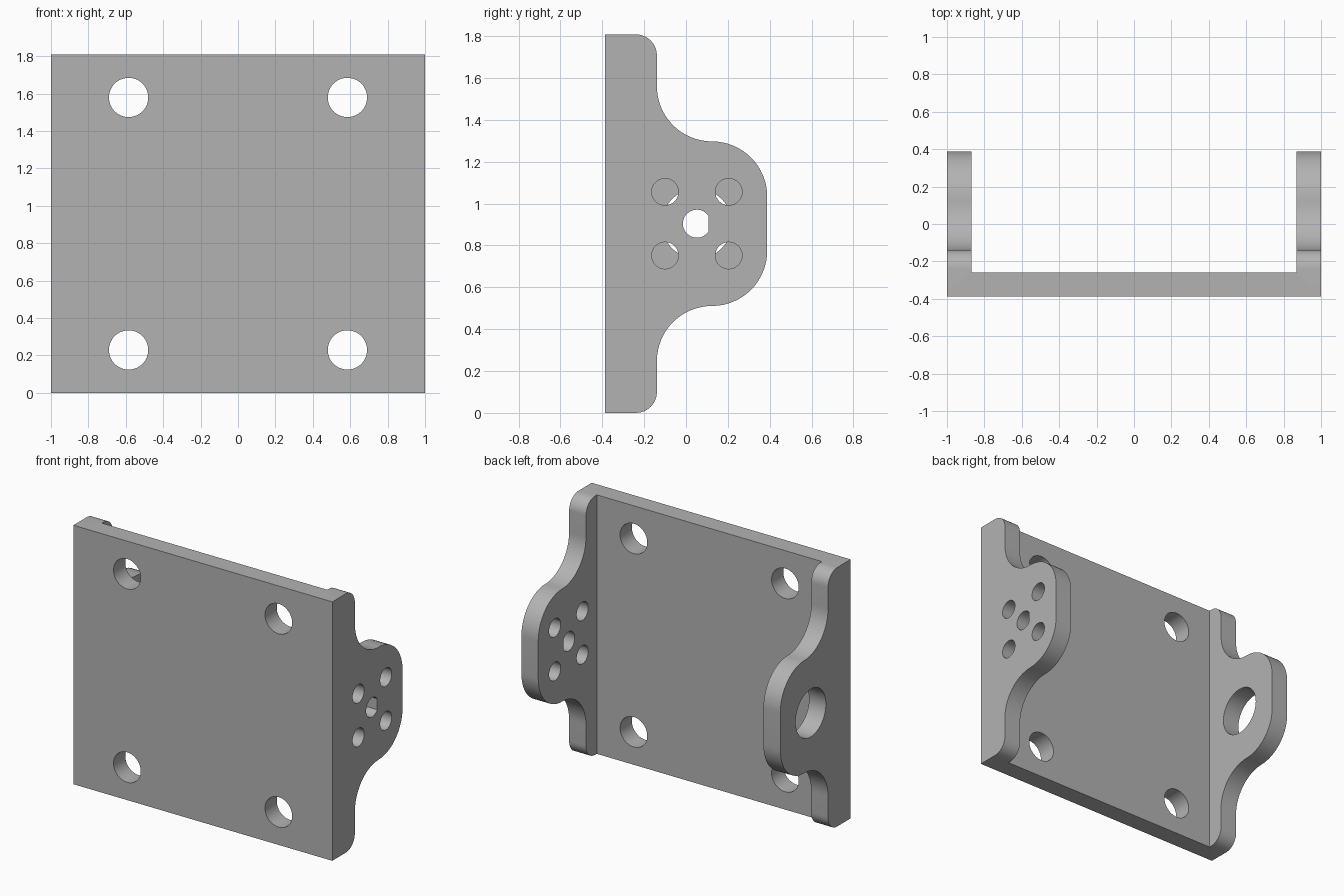
import bpy, bmesh, math
from mathutils import Vector

if "Cube" in bpy.data.objects:
    bpy.data.objects.remove(bpy.data.objects["Cube"])

H = 1.808            # overall height
MID = H / 2
FRONT, BACK = -0.388, 0.388
T = 0.13             # sheet thickness
EDGE = -0.139        # rear edge of the narrow flange
R = (BACK - EDGE) / 2
CY = 0.052           # centre of the bearing holes

steel = bpy.data.materials.new("grey metal")
steel.diffuse_color = (0.45, 0.45, 0.45, 1)
steel.use_nodes = True
steel.node_tree.nodes["Principled BSDF"].inputs["Base Color"].default_value = steel.diffuse_color


def prism(name, points, offset):
    """Extrude a closed 3D outline by an offset vector."""
    bm = bmesh.new()
    face = bm.faces.new([bm.verts.new(p) for p in points])
    res = bmesh.ops.extrude_face_region(bm, geom=[face])
    verts = [g for g in res["geom"] if isinstance(g, bmesh.types.BMVert)]
    bmesh.ops.translate(bm, verts=verts, vec=Vector(offset))
    bmesh.ops.recalc_face_normals(bm, faces=bm.faces)
    mesh = bpy.data.meshes.new(name)
    bm.to_mesh(mesh)
    bm.free()
    mesh.materials.append(steel)
    obj = bpy.data.objects.new(name, mesh)
    bpy.context.collection.objects.link(obj)
    return obj


def arc(cy, cz, r, a0, a1, n=16):
    return [(cy + r * math.cos(math.radians(a0 + (a1 - a0) * i / n)),
             cz + r * math.sin(math.radians(a0 + (a1 - a0) * i / n)))
            for i in range(n + 1)]


def circle(cx, cz, r, n=48):
    return arc(cx, cz, r, 0, 360, n)[:-1]


def combine(target, other, operation):
    """Apply a boolean and discard the helper."""
    mod = target.modifiers.new("boolean", 'BOOLEAN')
    mod.object, mod.operation, mod.solver = other, operation, 'EXACT'
    bpy.context.view_layer.objects.active = target
    bpy.ops.object.modifier_apply(modifier=mod.name)
    bpy.data.objects.remove(other, do_unlink=True)


def side_plate(name, x, holes):
    """Curved ear profile, mirrored about mid height, with its holes."""
    rc = 0.1
    upper = (arc(BACK - R, MID + 0.393 - R, R, 0, 90)
             + arc(EDGE + R, MID + 0.393 + R, R, 270, 180)[1:]
             + arc(EDGE - rc, H - rc, rc, 0, 90, 10)
             + [(FRONT, H)])
    outline = upper + [(y, H - z) for y, z in reversed(upper)]
    plate = prism(name, [(x, y, z) for y, z in outline], (T, 0, 0))
    for hole in holes:
        cutter = prism("cutter", [(x - 0.1, y, z) for y, z in hole], (T + 0.2, 0, 0))
        combine(plate, cutter, 'DIFFERENCE')
    return plate


# Right ear: four screw holes around a D-shaped shaft hole
flat = math.degrees(math.acos(0.055 / 0.067))
motor_holes = [circle(CY + sy * 0.152, MID + sz * 0.152, 0.064, 32)
               for sy in (-1, 1) for sz in (-1, 1)]
motor_holes.append(arc(CY, MID, 0.067, flat, 360 - flat, 32))
right_plate = side_plate("right_plate", 1 - T, motor_holes)

# Left ear: one large bore
left_plate = side_plate("left_plate", -1, [circle(CY, MID, 0.167, 64)])

# Front panel with four mounting holes
w = 1 - T
bracket = prism("bracket", [(-w, FRONT, 0), (w, FRONT, 0), (w, FRONT, H), (-w, FRONT, H)],
                (0, T, 0))
for sx in (-1, 1):
    for sz in (-1, 1):
        ring = circle(sx * 0.585, MID + sz * 0.675, 0.105)
        cutter = prism("cutter", [(x, FRONT - 0.1, z) for x, z in ring], (0, T + 0.2, 0))
        combine(bracket, cutter, 'DIFFERENCE')

# Join the ears to the panel as one solid
for ear in (right_plate, left_plate):
    combine(bracket, ear, 'UNION')

# Smooth curves, sharp edges
bpy.ops.object.select_all(action='DESELECT')
bracket.select_set(True)
bpy.context.view_layer.objects.active = bracket
bpy.ops.object.shade_smooth_by_angle(angle=math.radians(30))
